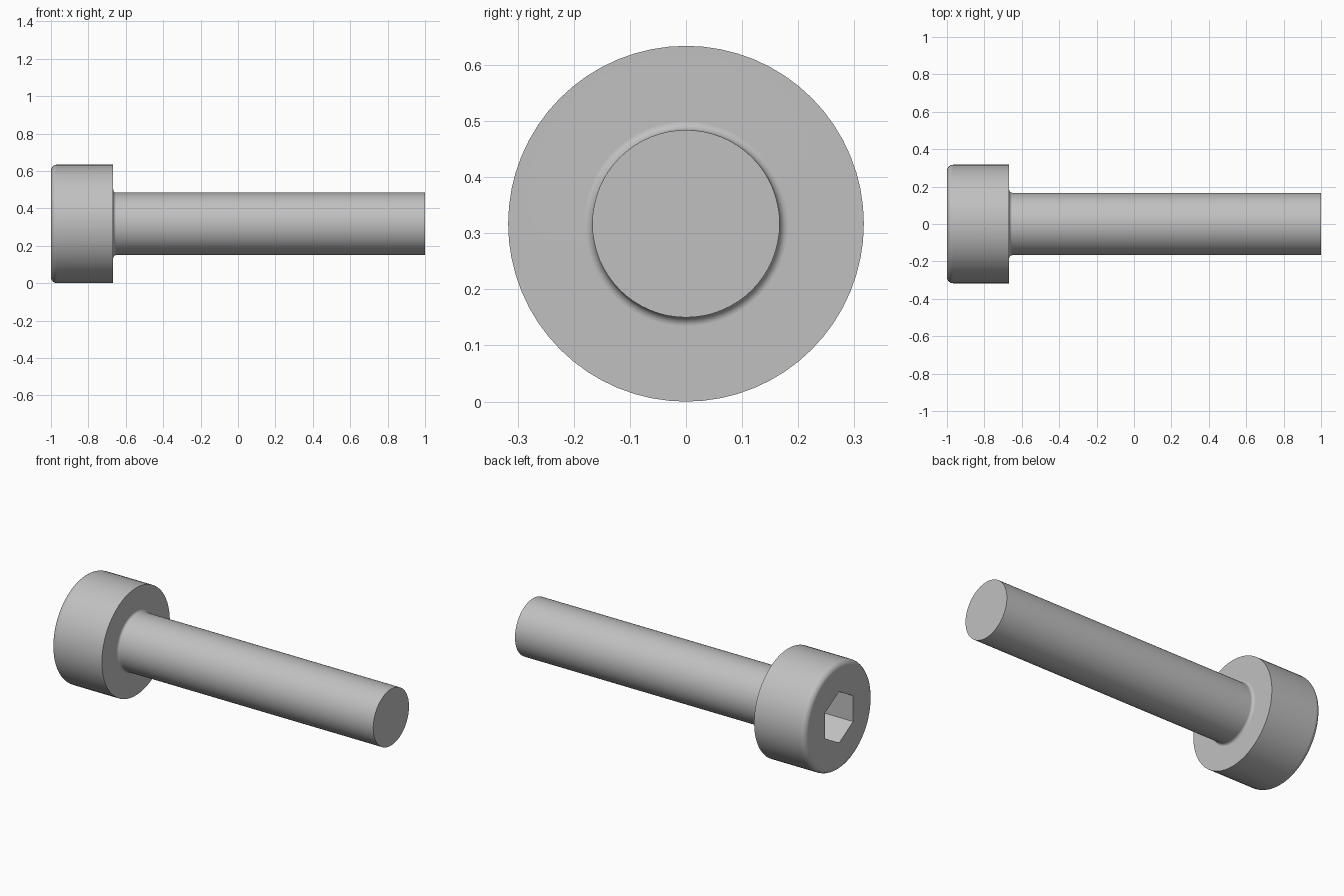
import bpy, bmesh
from math import pi, sin, cos, sqrt
from mathutils import Matrix, Vector

if "Cube" in bpy.data.objects:
    bpy.data.objects.remove(bpy.data.objects["Cube"], do_unlink=True)

HEAD_R, SHANK_R = 0.317, 0.167
SHOULDER_X = -0.667
ROUND, FILLET = 0.033, 0.016
SOCKET_FLATS, SOCKET_DEPTH = 0.262, 0.2
SIDES = 64

steel = bpy.data.materials.new("steel_grey")
steel.use_nodes = True
grey = (0.53, 0.53, 0.53, 1)
steel.diffuse_color = grey
steel.node_tree.nodes["Principled BSDF"].inputs["Base Color"].default_value = grey


def arc(cx, cr, radius, start, end, steps=6):
    """Points (x, r) along an arc of the profile."""
    angles = [start + (end - start) * i / steps for i in range(steps + 1)]
    return [(cx + radius * cos(a), cr + radius * sin(a)) for a in angles]


def add_object(name, bm):
    bmesh.ops.recalc_face_normals(bm, faces=bm.faces)
    mesh = bpy.data.meshes.new(name)
    bm.to_mesh(mesh)
    bm.free()
    mesh.materials.append(steel)
    ob = bpy.data.objects.new(name, mesh)
    bpy.context.collection.objects.link(ob)
    return ob


# Screw body: head with rounded rim, filleted shoulder, plain shank
profile = [(-1, 0)]
profile += arc(-1 + ROUND, HEAD_R - ROUND, ROUND, pi, pi / 2)
profile += [(SHOULDER_X, HEAD_R)]
profile += arc(SHOULDER_X + FILLET, SHANK_R + FILLET, FILLET, pi, pi * 1.5)
profile += [(1, SHANK_R), (1, 0)]

bm = bmesh.new()
verts = [bm.verts.new((x, 0, HEAD_R + r)) for x, r in profile]
edges = [bm.edges.new(pair) for pair in zip(verts, verts[1:])]
bmesh.ops.spin(bm, geom=verts + edges, cent=(0, 0, HEAD_R), axis=(1, 0, 0),
               angle=2 * pi, steps=SIDES)
bmesh.ops.remove_doubles(bm, verts=bm.verts, dist=0.0001)
# Merge the end fans into single flat faces
hubs = [v for v in bm.verts if len(v.link_edges) == SIDES]
bmesh.ops.dissolve_verts(bm, verts=hubs)
body = add_object("screw_body", bm)

# Hexagonal socket cutter, corners up and down
bm = bmesh.new()
across_corners = SOCKET_FLATS / sqrt(3)
ring = [bm.verts.new((-1 - SOCKET_DEPTH, across_corners * sin(i * pi / 3),
                      HEAD_R + across_corners * cos(i * pi / 3))) for i in range(6)]
base = bm.faces.new(ring)
grown = bmesh.ops.extrude_face_region(bm, geom=[base])["geom"]
bmesh.ops.translate(bm, vec=(2 * SOCKET_DEPTH, 0, 0),
                    verts=[g for g in grown if isinstance(g, bmesh.types.BMVert)])
cutter = add_object("socket_cutter", bm)
cutter.hide_render = True

# Cut the socket, then drop the cutter
bpy.ops.object.select_all(action="DESELECT")
body.select_set(True)
bpy.context.view_layer.objects.active = body
cut = body.modifiers.new("socket", "BOOLEAN")
cut.operation = "DIFFERENCE"
cut.solver = "EXACT"
cut.object = cutter
bpy.ops.object.modifier_apply(modifier=cut.name)
bpy.data.objects.remove(cutter, do_unlink=True)

# Smooth round surfaces, crisp rims and flat ends
bpy.ops.object.shade_smooth_by_angle(angle=pi / 6)
normals = body.modifiers.new("flat_ends", "WEIGHTED_NORMAL")
normals.keep_sharp = True
